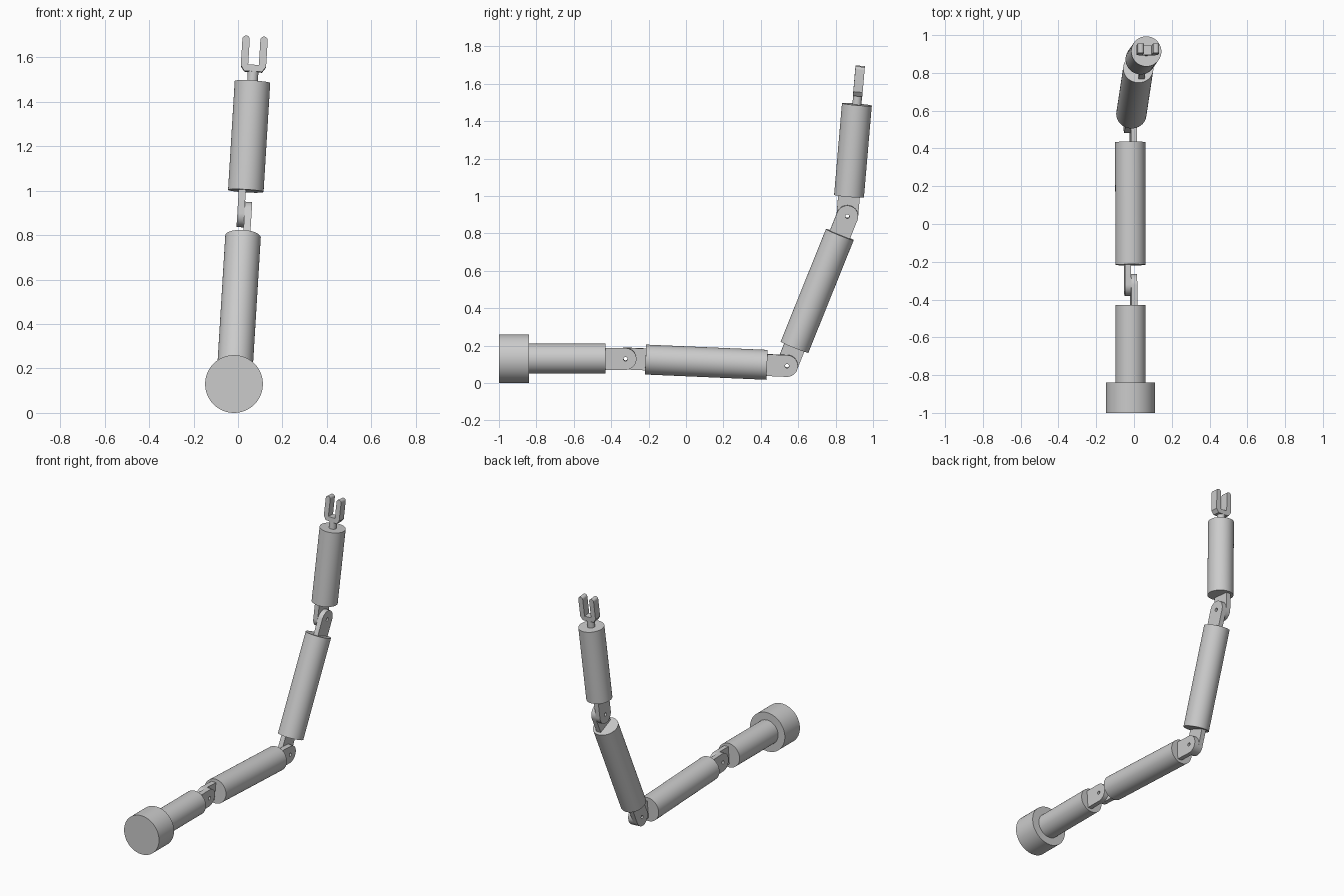
import bpy, bmesh
from math import radians, sin, cos, pi
from mathutils import Matrix, Vector

if "Cube" in bpy.data.objects:
    bpy.data.objects.remove(bpy.data.objects["Cube"])

R, GAP, LINK, PLATE, THICK = 0.08, 0.107, 0.864, 0.058, 0.032
# whole arm is rolled slightly about the base axis
ROOT = Matrix.Translation((-0.018, 0, 0.13)) @ Matrix.Rotation(radians(3.5), 4, 'Y')
SIDE = Matrix(((0, 0, 1, 0), (1, 0, 0, 0), (0, 1, 0, 0), (0, 0, 0, 1)))
FRONT = Matrix.Rotation(radians(90), 4, 'X')


def finish(ob, mat):
    ob.data.transform(mat)
    bpy.ops.object.select_all(action='DESELECT')
    ob.select_set(True)
    bpy.context.view_layer.objects.active = ob
    bpy.ops.object.shade_smooth_by_angle(angle=radians(30))


def cylinder(name, frame, r, s0, s1):
    bm = bmesh.new()
    bmesh.ops.create_cone(bm, cap_ends=True, segments=64, radius1=r, radius2=r, depth=s1 - s0)
    me = bpy.data.meshes.new(name)
    bm.to_mesh(me)
    bm.free()
    ob = bpy.data.objects.new(name, me)
    bpy.context.collection.objects.link(ob)
    finish(ob, frame @ Matrix.Translation((0, 0, (s0 + s1) / 2)))


def extruded(name, frame, loops, depth):
    """Flat outline (with optional hole loops) extruded evenly to both sides."""
    cu = bpy.data.curves.new(name, 'CURVE')
    cu.dimensions, cu.fill_mode, cu.extrude = '2D', 'BOTH', depth / 2
    for pts in loops:
        sp = cu.splines.new('POLY')
        sp.points.add(len(pts) - 1)
        for p, (u, v) in zip(sp.points, pts):
            p.co = (u, v, 0, 1)
        sp.use_cyclic_u = True
    tmp = bpy.data.objects.new(name + "_outline", cu)
    bpy.context.collection.objects.link(tmp)
    dg = bpy.context.evaluated_depsgraph_get()
    me = bpy.data.meshes.new_from_object(tmp.evaluated_get(dg))
    bpy.data.objects.remove(tmp)
    bm = bmesh.new()
    bm.from_mesh(me)
    bmesh.ops.remove_doubles(bm, verts=bm.verts, dist=1e-5)
    bmesh.ops.recalc_face_normals(bm, faces=bm.faces)
    bm.to_mesh(me)
    bm.free()
    ob = bpy.data.objects.new(name, me)
    bpy.context.collection.objects.link(ob)
    finish(ob, frame)


def arc(cu, cv, r, a0, a1, n):
    return [(cu + r * cos(a0 + (a1 - a0) * i / n), cv + r * sin(a0 + (a1 - a0) * i / n))
            for i in range(n + 1)]


def hinge_plate(name, frame, pin, d, side):
    # rounded lug with a pin hole; d = +1 if the rounded tip points along the link
    outline = arc(0, pin, PLATE, 0, d * pi, 24) + [(-PLATE, pin - d * GAP), (PLATE, pin - d * GAP)]
    hole = arc(0, pin, 0.011, 0, 2 * pi, 16)[:-1]
    extruded(name, frame @ Matrix.Translation((side * THICK / 2, 0, 0)) @ SIDE, [outline, hole], THICK)


def link_frame(joint, lean):
    return ROOT @ Matrix.Translation(joint) @ Matrix.Rotation(-radians(lean), 4, 'X')


# base and fixed shaft
f = link_frame(Vector((0, -1, 0)), 90)
cylinder("base", f, 0.13, 0, 0.16)
cylinder("base_shaft", f, R, 0.16, 0.57)
hinge_plate("base_hinge", f, 0.57 + GAP, 1, 1)

# two equal links, then the wrist link
joint = Vector((0, -0.323, 0))
for name, lean in (("lower_link", 92.5), ("upper_link", 21.9)):
    f = link_frame(joint, lean)
    hinge_plate(name + "_near_hinge", f, 0, -1, -1)
    cylinder(name, f, R, GAP, LINK - GAP)
    hinge_plate(name + "_far_hinge", f, LINK, 1, 1)
    joint = joint + Vector((0, sin(radians(lean)), cos(radians(lean)))) * LINK

f = link_frame(joint, 4.9)
hinge_plate("wrist_hinge", f, 0, -1, -1)
cylinder("wrist_link", f, R, GAP, 0.6)
cylinder("gripper_stem", f, 0.024, 0.6, 0.65)

# two-pronged gripper
half = [(0.04, 0.646), (0.057, 0.67)] + arc(0.0405, 0.789, 0.0165, 0, pi, 12) + [(0.024, 0.676)]
extruded("gripper", f @ FRONT, [half + [(-u, v) for u, v in reversed(half)]], 0.05)
